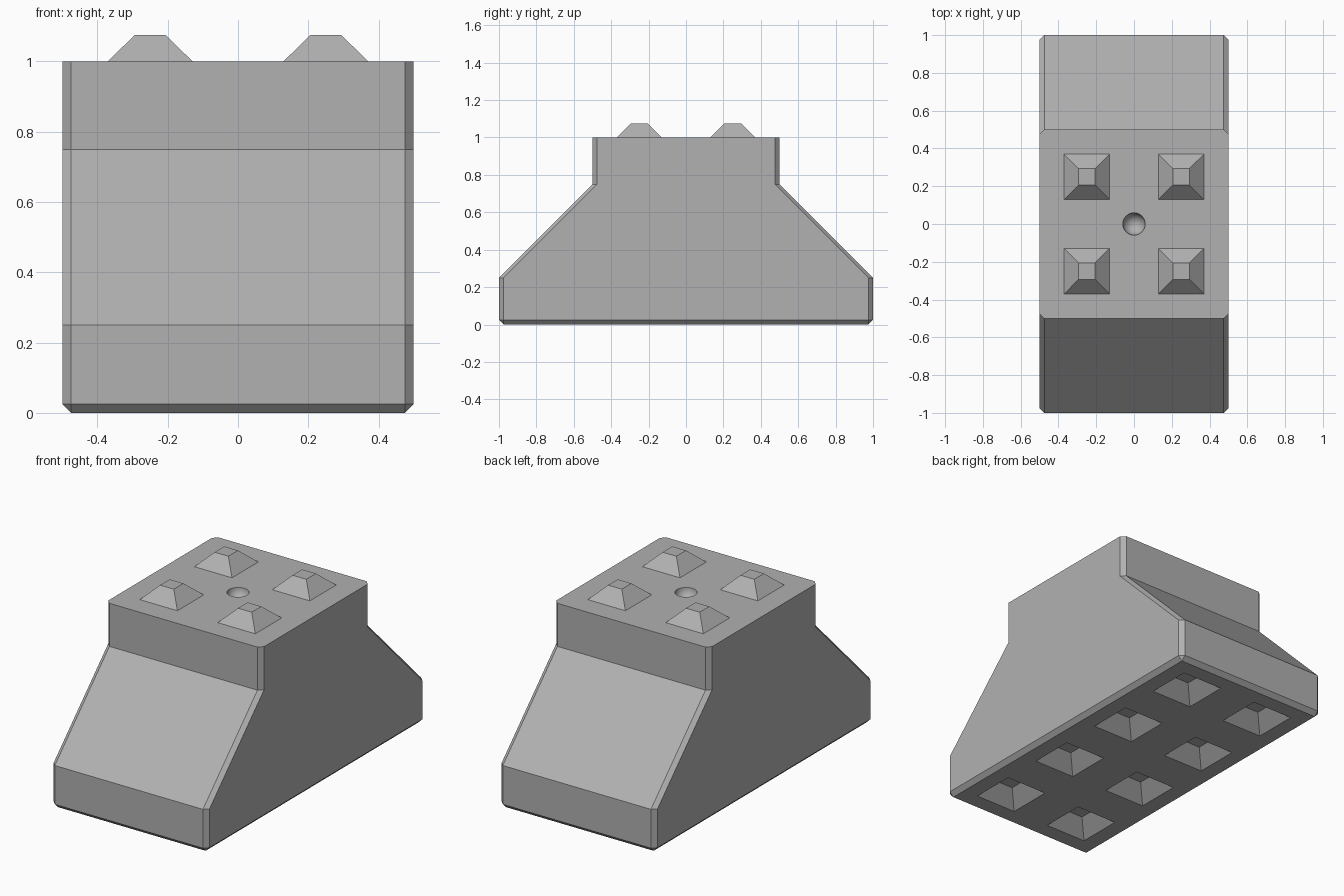
import bpy, bmesh

if "Cube" in bpy.data.objects:
    bpy.data.objects.remove(bpy.data.objects["Cube"])

C = 0.025  # chamfer size

grey = bpy.data.materials.new("concrete_grey")
grey.diffuse_color = (0.44, 0.44, 0.44, 1)
grey.use_nodes = True
grey.node_tree.nodes["Principled BSDF"].inputs["Base Color"].default_value = grey.diffuse_color


def finish(bm, name):
    bmesh.ops.remove_doubles(bm, verts=bm.verts, dist=1e-5)
    bmesh.ops.recalc_face_normals(bm, faces=bm.faces)
    me = bpy.data.meshes.new(name)
    bm.to_mesh(me)
    bm.free()
    me.materials.append(grey)
    ob = bpy.data.objects.new(name, me)
    bpy.context.collection.objects.link(ob)
    return ob


def octagon(x, y, c):
    return [(x, y - c), (x - c, y), (c - x, y), (-x, y - c),
            (-x, c - y), (c - x, -y), (x - c, -y), (x, c - y)]


def frustum(bm, cx, cy, z0, h0, z1, h1, base=True):
    rings = [[bm.verts.new((cx + sx * h, cy + sy * h, z))
              for sx, sy in ((-1, -1), (1, -1), (1, 1), (-1, 1))]
             for z, h in ((z0, h0), (z1, h1))]
    for i in range(4):
        j = (i + 1) % 4
        bm.faces.new((rings[0][i], rings[0][j], rings[1][j], rings[1][i]))
    bm.faces.new(rings[1])
    if base:
        bm.faces.new(rings[0][::-1])


# Block body: stacked chamfered rectangles (z, half x, half y, corner cut)
levels = [(0, 0.5 - C, 1 - C, 0), (C, 0.5, 1, C), (0.25, 0.5, 1, C),
          (0.75, 0.5, 0.5, C), (1, 0.5, 0.5, C)]
bm = bmesh.new()
rings = [[bm.verts.new((x, y, z)) for x, y in octagon(hx, hy, c)]
         for z, hx, hy, c in levels]
for a, b in zip(rings, rings[1:]):
    for i in range(8):
        j = (i + 1) % 8
        bm.faces.new((a[i], a[j], b[j], b[i]))
bm.faces.new(rings[0][::-1])
bm.faces.new(rings[-1])
body = finish(bm, "block_body")

# Sockets in the underside and lifting dimple in the top
bm = bmesh.new()
for x in (-0.25, 0.25):
    for y in (-0.75, -0.25, 0.25, 0.75):
        frustum(bm, x, y, -0.02, 0.153, 0.08, 0.045)
sockets = finish(bm, "socket_cutter")
bm = bmesh.new()
bmesh.ops.create_uvsphere(bm, u_segments=32, v_segments=16, radius=0.059)
dimple = finish(bm, "dimple_cutter")
dimple.location.z = 1

bpy.context.view_layer.objects.active = body
body.select_set(True)
for cutter in (sockets, dimple):
    cutter.hide_render = True
    mod = body.modifiers.new(cutter.name, 'BOOLEAN')
    mod.operation = 'DIFFERENCE'
    mod.solver = 'EXACT'
    mod.object = cutter
    bpy.ops.object.modifier_apply(modifier=mod.name)
    bpy.data.objects.remove(cutter)
bpy.ops.object.shade_smooth_by_angle(angle=0.4)

# Four interlocking studs on top
bm = bmesh.new()
for x in (-0.25, 0.25):
    for y in (-0.25, 0.25):
        frustum(bm, x, y, 1, 0.121, 1.075, 0.044, base=False)
finish(bm, "top_studs")
